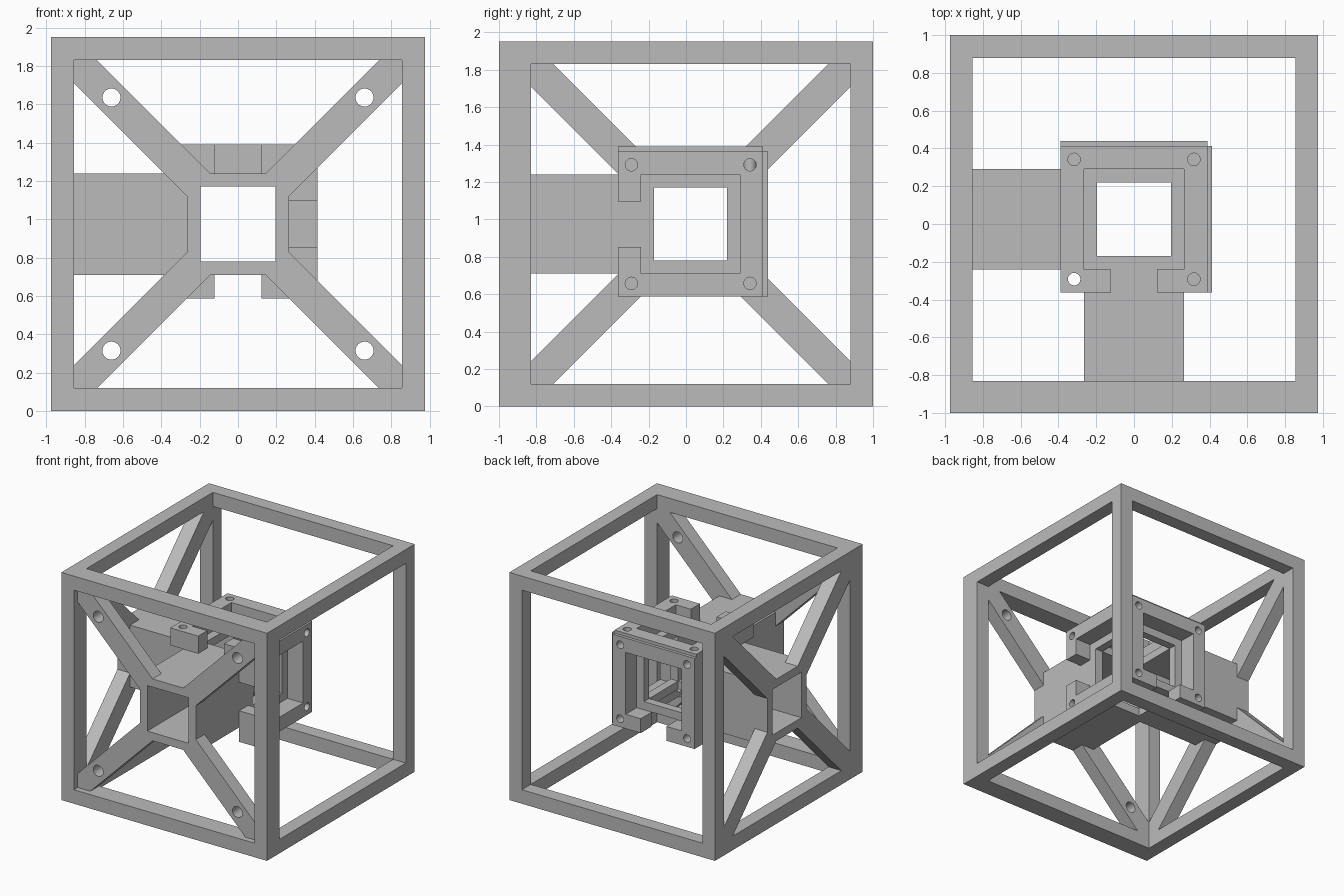
import bpy, bmesh, math
from mathutils import Matrix, Vector

if "Cube" in bpy.data.objects:
    bpy.data.objects.remove(bpy.data.objects["Cube"])

ORIGIN = Vector((0, 0.025, 0.975))   # centre of the cube
OUT, INN = 0.975, 0.855              # frame half sizes
TUBE, BORE = 0.265, 0.195            # tube half sizes, outside and inside
PLATE, REACH = 0.388, 0.414          # bracket half width and outer face

gray = bpy.data.materials.new("plain_gray")
gray.diffuse_color = (0.5, 0.5, 0.5, 1)
gray.use_nodes = True
gray.node_tree.nodes["Principled BSDF"].inputs["Base Color"].default_value = gray.diffuse_color


def finish(name, bm):
    bmesh.ops.recalc_face_normals(bm, faces=bm.faces)
    me = bpy.data.meshes.new(name)
    bm.to_mesh(me)
    bm.free()
    me.materials.append(gray)
    ob = bpy.data.objects.new(name, me)
    ob.location = ORIGIN
    bpy.context.collection.objects.link(ob)
    return ob


def box(name, lo, hi):
    lo, hi = Vector(lo), Vector(hi)
    bm = bmesh.new()
    bmesh.ops.create_cube(bm, size=1)
    for v in bm.verts:
        v.co = (lo + hi) / 2 + Vector(a * b for a, b in zip(v.co, hi - lo))
    return finish(name, bm)


def rod(axis, centre, radius, length):
    bm = bmesh.new()
    turn = (Matrix.Rotation(math.pi / 2, 4, 'Y'),
            Matrix.Rotation(math.pi / 2, 4, 'X'), Matrix())[axis]
    bmesh.ops.create_cone(bm, cap_ends=True, segments=32, radius1=radius,
                          radius2=radius, depth=length,
                          matrix=Matrix.Translation(centre) @ turn)
    return finish("drill", bm)


def combine(ob, other, op='DIFFERENCE'):
    bpy.context.view_layer.update()
    mod = ob.modifiers.new("combine", 'BOOLEAN')
    mod.operation, mod.object, mod.solver = op, other, 'EXACT'
    with bpy.context.temp_override(object=ob, active_object=ob):
        bpy.ops.object.modifier_apply(modifier=mod.name)
    bpy.data.objects.remove(other)


def square_cut(ob, axis, half, length=2):
    size = [half] * 3
    size[axis] = length
    combine(ob, box("cutter", [-s for s in size], size))


# Open cube frame, with a slightly deeper front
frame = box("cube_frame", (-OUT, -OUT - 0.05, -OUT), (OUT, OUT, OUT))
for axis in range(3):
    square_cut(frame, axis, INN)

# Hollow centre cube with tubes reaching the front and left faces
core = box("square_tubes", (-TUBE,) * 3, (TUBE,) * 3)
combine(core, box("front_tube", (-TUBE, -OUT, -TUBE), (TUBE, 0, TUBE)), 'UNION')
combine(core, box("left_tube", (-OUT, -TUBE, -TUBE), (0, TUBE, TUBE)), 'UNION')
for axis in range(3):
    square_cut(core, axis, BORE)

# Diagonal struts from the tube mouths to the frame corners
W = 0.12
PROFILE = [(INN, INN), (INN - W, INN), (TUBE - W, TUBE),
           (TUBE, TUBE), (TUBE, TUBE - W), (INN, INN - W)]


def strut(name, side, su, sv):
    bm = bmesh.new()
    verts = [bm.verts.new((u * su, -OUT, v * sv) if side == 'front'
                          else (-OUT, u * su, v * sv)) for u, v in PROFILE]
    face = bm.faces.new(verts)
    ext = bmesh.ops.extrude_face_region(bm, geom=[face])["geom"]
    depth = (0, W, 0) if side == 'front' else (W, 0, 0)
    bmesh.ops.translate(bm, vec=depth,
                        verts=[g for g in ext if isinstance(g, bmesh.types.BMVert)])
    return finish(name, bm)


for su, across in ((-1, "a"), (1, "b")):
    for sv, height in ((-1, "lower"), (1, "upper")):
        strut(f"left_strut_{height}_{across}", 'left', su, sv)
        arm = strut(f"front_strut_{height}_{across}", 'front', su, sv)
        combine(arm, rod(1, (su * 0.66, -OUT, sv * 0.66), 0.047, 0.5))


# Slotted square brackets on the right, back and top of the core
def bracket(axis, slot_axis):
    lo, hi = [-PLATE] * 3, [PLATE] * 3
    lo[axis], hi[axis] = TUBE, REACH
    ob = box("mounting_brackets", lo, hi)
    square_cut(ob, axis, TUBE)
    lo, hi = [-0.122] * 3, [0.122] * 3
    lo[axis], hi[axis] = 0.1, 0.6
    lo[slot_axis], hi[slot_axis] = -0.6, 0
    combine(ob, box("slot", lo, hi))
    return ob


brackets = bracket(0, 1)
combine(brackets, bracket(1, 2), 'UNION')
combine(brackets, bracket(2, 1), 'UNION')

# Screw holes in the bracket corners
for axis in range(3):
    for a in (-0.317, 0.317):
        for b in (-0.317, 0.317):
            centre = [a, b]
            centre.insert(axis, 0.38)
            combine(brackets, rod(axis, centre, 0.033, 0.24))
